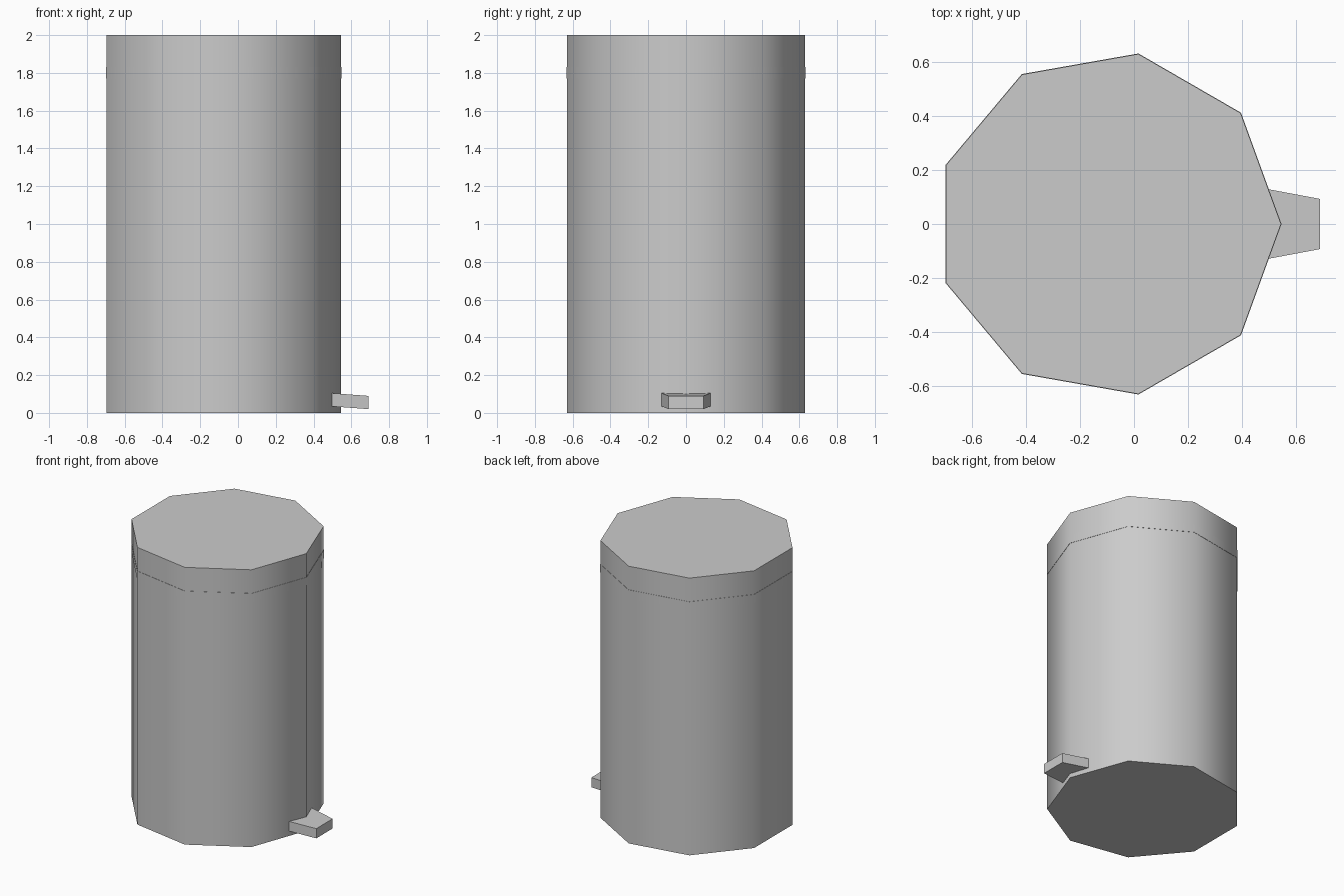
import bpy, bmesh, math
from mathutils import Matrix

cube = bpy.data.objects.get("Cube")
if cube:
    bpy.data.objects.remove(cube, do_unlink=True)

grey = bpy.data.materials.new("light grey")
grey.use_nodes = True
colour = (0.6, 0.6, 0.6, 1)
grey.diffuse_color = colour
grey.node_tree.nodes["Principled BSDF"].inputs["Base Color"].default_value = colour

CENTRE_X = -0.095
RADIUS = 0.64
SIDES = 9


def finish(name, bm, smooth=False):
    bmesh.ops.recalc_face_normals(bm, faces=bm.faces)
    mesh = bpy.data.meshes.new(name)
    bm.to_mesh(mesh)
    bm.free()
    mesh.materials.append(grey)
    obj = bpy.data.objects.new(name, mesh)
    bpy.context.collection.objects.link(obj)
    if smooth:
        bpy.ops.object.select_all(action='DESELECT')
        obj.select_set(True)
        bpy.context.view_layer.objects.active = obj
        bpy.ops.object.shade_smooth_by_angle(angle=math.radians(60))
    return obj


def ring(bm, radius, z):
    """Nine-sided loop with one corner pointing to +x."""
    step = math.tau / SIDES
    return [bm.verts.new((CENTRE_X + radius * math.cos(i * step),
                          radius * math.sin(i * step), z)) for i in range(SIDES)]


def bridge(bm, low, high):
    for i in range(SIDES):
        j = (i + 1) % SIDES
        bm.faces.new((low[i], low[j], high[j], high[i]))


# Bin body: closed nine-sided drum
bm = bmesh.new()
bottom, top = ring(bm, RADIUS, 0), ring(bm, RADIUS, 2)
bridge(bm, bottom, top)
bm.faces.new(bottom[::-1])
bm.faces.new(top)
finish("bin_body", bm, smooth=True)

# Lid band: thin strip just proud of the body
bm = bmesh.new()
loops = [ring(bm, r, z) for r, z in
         ((RADIUS - 0.01, 1.77), (RADIUS + 0.002, 1.77),
          (RADIUS + 0.002, 1.83), (RADIUS - 0.01, 1.83))]
for low, high in zip(loops, loops[1:] + loops[:1]):
    bridge(bm, low, high)
finish("lid_band", bm, smooth=True)

# Foot pedal: tapered, sloping down away from the body
bm = bmesh.new()
ends = []
for x, half_width, low in ((0.45, 0.138, 0.038), (0.69, 0.093, 0.02)):
    ends.append([bm.verts.new((x, y, z)) for y, z in
                 ((-half_width, low), (half_width, low),
                  (half_width, low + 0.07), (-half_width, low + 0.07))])
inner, outer = ends
for i in range(4):
    j = (i + 1) % 4
    bm.faces.new((inner[i], inner[j], outer[j], outer[i]))
bm.faces.new(inner)
bm.faces.new(outer)
finish("foot_pedal", bm)
